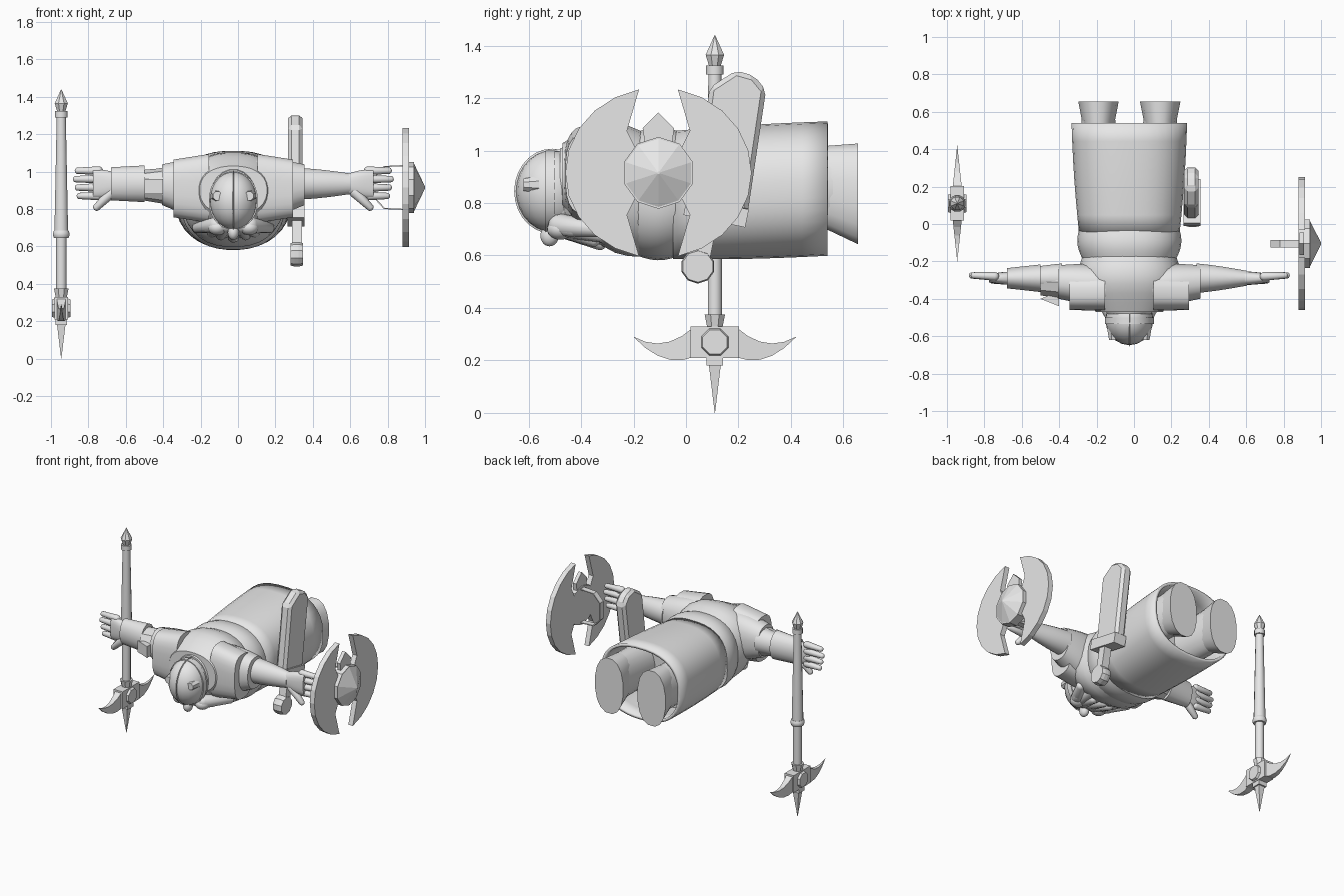
import bpy, bmesh, math
from mathutils import Matrix, Vector

if "Cube" in bpy.data.objects:
    bpy.data.objects.remove(bpy.data.objects["Cube"])

grey = bpy.data.materials.new("plain_grey")
grey.use_nodes = True
grey.diffuse_color = (0.8, 0.8, 0.8, 1)
grey.node_tree.nodes["Principled BSDF"].inputs["Base Color"].default_value = grey.diffuse_color

MIDDLE = -0.025  # centre line of the body
SIDES = {"left": 1, "right": -1}


def finish(name, bm, smooth):
    bmesh.ops.recalc_face_normals(bm, faces=bm.faces)
    mesh = bpy.data.meshes.new(name)
    bm.to_mesh(mesh)
    bm.free()
    mesh.materials.append(grey)
    obj = bpy.data.objects.new(name, mesh)
    bpy.context.collection.objects.link(obj)
    if smooth:
        bpy.ops.object.select_all(action='DESELECT')
        obj.select_set(True)
        bpy.context.view_layer.objects.active = obj
        bpy.ops.object.shade_smooth_by_angle(angle=math.radians(35))
    return obj


def place(axis, along, a, b):
    return {'x': (along, a, b), 'y': (a, along, b), 'z': (a, b, along)}[axis]


def pair(value):
    return Vector((value, value)) if isinstance(value, float) else Vector(value)


def loft(name, axis, sections, sides=20, power=2, caps=True):
    """Skin rounded sections (position, centre, radii) placed along an axis."""
    bm = bmesh.new()
    rings = []
    for along, centre, radii in sections:
        ring = []
        for i in range(sides):
            angle = math.tau * (i + 0.5) / sides
            offset = [r * math.copysign(abs(w) ** (2 / power), w)
                      for r, w in zip(radii, (math.cos(angle), math.sin(angle)))]
            ring.append(bm.verts.new(place(axis, along, centre[0] + offset[0], centre[1] + offset[1])))
        rings.append(ring)
    for near, far in zip(rings, rings[1:]):
        for i in range(sides):
            bm.faces.new((near[i - 1], near[i], far[i], far[i - 1]))
    if caps:
        bm.faces.new(rings[0])
        bm.faces.new(rings[-1])
    return finish(name, bm, sides > 10)


def barrel(name, axis, start, end, centre, size, end_size=None, end_centre=None,
           bulge=0.0, steps=6, **options):
    """Tapered tube whose radii and centre run evenly from start to end."""
    first, last = pair(size), pair(end_size or size)
    middle, target = Vector(centre), Vector(end_centre or centre)
    sections = []
    for k in range(steps + 1):
        f = k / steps
        radii = first.lerp(last, f) * (1 + bulge * math.sin(math.pi * f))
        sections.append((start + (end - start) * f, middle.lerp(target, f), radii))
    return loft(name, axis, sections, **options)


def prism(name, axis, outline, start, end, bevel=0.0):
    """Extrude a flat outline between two positions on an axis."""
    bm = bmesh.new()
    face = bm.faces.new([bm.verts.new(place(axis, start, a, b)) for a, b in outline])
    new = bmesh.ops.extrude_face_region(bm, geom=[face], use_keep_orig=True)["geom"]
    moved = [v for v in new if isinstance(v, bmesh.types.BMVert)]
    bmesh.ops.translate(bm, verts=moved, vec=place(axis, end - start, 0, 0))
    obj = finish(name, bm, False)
    if bevel:
        obj.modifiers.new("edge", 'BEVEL').width = bevel


def box(name, centre, size, tilt=0.0):
    bm = bmesh.new()
    matrix = Matrix.Translation(centre) @ Matrix.Rotation(tilt, 4, 'X') @ Matrix.Diagonal((*size, 1))
    bmesh.ops.create_cube(bm, size=1, matrix=matrix)
    finish(name, bm, False)


def capsule(name, start, end, radius, end_radius):
    """Round-ended limb between two points; equal points give a ball."""
    start, end = Vector(start), Vector(end)
    bm = bmesh.new()
    bmesh.ops.create_uvsphere(bm, u_segments=12, v_segments=8, radius=1)
    turn = (end - start).to_track_quat('Z', 'Y')
    for v in bm.verts:
        upper = v.co.z > 0
        v.co = (end if upper else start) + turn @ v.co * (end_radius if upper else radius)
    finish(name, bm, True)


def blob(name, centre, radii):
    bm = bmesh.new()
    matrix = Matrix.Translation(centre) @ Matrix.Diagonal((*radii, 1))
    bmesh.ops.create_uvsphere(bm, u_segments=20, v_segments=14, radius=1, matrix=matrix)
    finish(name, bm, True)


# Open coat skirt with a lining deep inside
skirt = barrel("coat_skirt", 'y', -0.05, 0.54, (MIDDLE, 0.83), (0.27, 0.245), (0.31, 0.257),
               end_centre=(MIDDLE, 0.855), bulge=0.02, sides=36, power=2.4, caps=False)
solid = skirt.modifiers.new("cloth", 'SOLIDIFY')
solid.thickness = 0.02
barrel("coat_lining", 'y', 0.25, 0.3, (MIDDLE, 0.84), (0.28, 0.23), sides=36, power=2.4)

# Belt and upper body
barrel("belt", 'y', -0.19, -0.03, (MIDDLE, 0.835), (0.25, 0.235), (0.27, 0.24),
       bulge=0.07, sides=36, power=2.3)
barrel("chest", 'y', -0.17, -0.47, (MIDDLE, 0.835), (0.25, 0.24), (0.18, 0.13),
       end_centre=(MIDDLE, 0.9), bulge=0.25, sides=32, power=2.3)
barrel("collar", 'y', -0.4, -0.48, (MIDDLE, 0.86), (0.16, 0.18), (0.12, 0.15))

# Head and helmet
blob("head", (MIDDLE, -0.48, 0.83), (0.115, 0.12, 0.15))
blob("helmet", (MIDDLE, -0.51, 0.845), (0.128, 0.138, 0.155))
barrel("helmet_band", 'y', -0.5, -0.535, (MIDDLE, 0.845), (0.133, 0.158))
blob("helmet_crest", (MIDDLE, -0.51, 0.845), (0.01, 0.145, 0.162))
blob("nose", (MIDDLE, -0.52, 0.675), (0.03, 0.035, 0.04))
for side, s in SIDES.items():
    x = MIDDLE + s * 0.085
    barrel(side + "_helmet_stud", 'y', -0.56, -0.62, (x, 0.87), 0.036, 0.025, steps=1, sides=8)
    blob(side + "_cheek", (x, -0.48, 0.7), (0.05, 0.05, 0.04))

# Two rows of beard locks fanning from the chin over the chest
for row, count in enumerate((5, 7)):
    for i in range(count):
        f = 2 * i / (count - 1) - 1
        tip = (MIDDLE + f * (0.13 + 0.06 * row), -0.33 + row * 0.1 - f * f * 0.1, 0.65 + f * f * 0.05)
        capsule("beard_lock", (MIDDLE + f * 0.09, -0.48, 0.715), tip, 0.045, 0.03)

# Sleeves, shoulder straps, arms and hands
ARM = (-0.29, 0.935)
for side, s in SIDES.items():
    def out(distance):
        return MIDDLE + s * distance

    barrel(side + "_sleeve", 'x', out(0.1), out(0.38), (-0.33, 0.9), (0.11, 0.17), (0.09, 0.11),
           end_centre=(-0.31, 0.93), bulge=0.08, power=2.3)
    barrel(side + "_shoulder_strap", 'x', out(0.13), out(0.32), (-0.365, 0.91), (0.1, 0.185),
           (0.095, 0.155), sides=24, power=3)
    barrel(side + "_arm", 'x', out(0.36), out(0.63), ARM, (0.08, 0.085), (0.04, 0.055), bulge=0.05)
    barrel(side + "_palm", 'x', out(0.6), out(0.75), ARM, (0.036, 0.05), (0.022, 0.075),
           bulge=0.15, power=2.5)
    for i in range(4):
        z = 0.87 + i * 0.045
        reach = 0.84 - 0.01 * abs(i - 2)
        capsule(side + "_finger", (out(0.72), -0.28, z), (out(reach), -0.275, z), 0.023, 0.018)
    capsule(side + "_thumb", (out(0.65), -0.295, 0.89), (out(0.73), -0.3, 0.81), 0.03, 0.02)

    # Leg and flat-soled boot
    leg = (out(0.165), 0.86)
    barrel(side + "_leg", 'y', 0.28, 0.57, leg, (0.11, 0.15), (0.09, 0.16))
    barrel(side + "_boot", 'y', 0.53, 0.655, leg, (0.085, 0.16), (0.11, 0.195),
           end_centre=(out(0.165), 0.835), sides=16, power=2.3)

# Armour of the right arm
barrel("right_cuff", 'x', -0.68, -0.5, ARM, (0.055, 0.09), (0.075, 0.1), sides=16)
barrel("right_elbow_guard", 'x', -0.5, -0.38, (-0.31, 0.925), (0.075, 0.08), (0.095, 0.1), sides=10)
prism("right_elbow_flap", 'z', [(-0.4, -0.36), (-0.4, -0.44), (-0.5, -0.4)], 0.88, 0.96)

# Shield of two mirrored crescents
HUB_Y, HUB_Z = -0.105, 0.915
rim = []
for k in range(-5, 6):
    angle = math.radians(k * 15.6)
    rim.append((0.355 * math.cos(angle), 0.325 * math.sin(angle)))
notch = [(0.12, 0.16), (0.09, 0.1), (0.09, -0.1), (0.12, -0.16)]
for side, s in (("back", 1), ("front", -1)):
    outline = [(HUB_Y + s * a, HUB_Z + b) for a, b in rim + notch]
    prism("shield_crescent_" + side, 'x', outline, 0.88, 0.915)

# Shield boss, dart and hand strap
hub = (HUB_Y, HUB_Z)
barrel("shield_boss_rim", 'x', 0.88, 0.94, hub, 0.137, steps=1, sides=10)
barrel("shield_boss_point", 'x', 0.94, 1.0, hub, 0.13, 0.005, steps=1, sides=10)
dart = [(0, 0.23), (0.06, 0.17), (0.05, 0.1), (-0.05, 0.1), (-0.06, 0.17)]
prism("shield_dart", 'x', [(HUB_Y + a, HUB_Z + b) for a, b in dart], 0.885, 0.91)
strap = [(0.88, 0.12), (0.78, 0.115), (0.73, 0.06)]
loop = strap + [(x, -z) for x, z in reversed(strap)]
loop += [(x + 0.005, z * 0.95) for x, z in reversed(loop)]
prism("shield_strap", 'y', [(x, HUB_Z + z) for x, z in loop], HUB_Y - 0.02, HUB_Y + 0.02)

# Broad short sword leaning back at the left hip
LEAN = -0.2
blade = [(0.09, 1.24), (0.19, 1.305), (0.26, 1.285), (0.305, 1.23), (0.235, 0.76), (0.03, 0.8)]
prism("sword_blade", 'x', blade, 0.268, 0.345, bevel=0.018)
box("sword_guard", (0.31, 0.115, 0.765), (0.09, 0.24, 0.07), LEAN)
box("sword_grip", (0.315, 0.08, 0.67), (0.055, 0.055, 0.22), LEAN)
barrel("sword_pommel", 'x', 0.28, 0.347, (0.045, 0.558), 0.06, bulge=0.1, steps=3, sides=10)

# War pick shaft with its fittings, bottom to top
PICK = (-0.945, 0.11)
barrel("pick_bottom_spike", 'z', 0.2, 0.0, PICK, 0.035, 0.001, steps=1, sides=4)
barrel("pick_foot", 'z', 0.18, 0.22, PICK, 0.045, steps=1, sides=4)
barrel("pick_collar", 'z', 0.32, 0.375, PICK, 0.03, 0.042, steps=1, sides=8)
barrel("pick_lower_shaft", 'z', 0.3, 0.65, PICK, 0.028, sides=12)
barrel("pick_ring", 'z', 0.645, 0.685, PICK, 0.04, bulge=0.15, sides=12)
barrel("pick_upper_shaft", 'z', 0.67, 1.3, PICK, 0.038, 0.025, sides=12)
barrel("pick_cap", 'z', 1.29, 1.325, PICK, 0.034, sides=12)
barrel("pick_spike_base", 'z', 1.31, 1.365, PICK, 0.02, 0.038, steps=1, sides=8)
barrel("pick_top_spike", 'z', 1.365, 1.44, PICK, 0.038, 0.001, steps=1, sides=8)

# Pick head with a hub and two upswept beaks
HEAD_Z = 0.27
box("pick_hub", (*PICK, HEAD_Z), (0.07, 0.185, 0.12))
barrel("pick_hub_disc", 'x', PICK[0] - 0.05, PICK[0] + 0.05, (PICK[1], HEAD_Z), 0.05,
       bulge=0.3, steps=3, sides=8)
for side, s in (("back", 1), ("front", -1)):
    sections = []
    for k in range(6):
        f = k / 5
        thin = 1.01 - f
        centre = (PICK[0], HEAD_Z - 0.15 * f + 0.17 * f * f)
        sections.append((PICK[1] + s * (0.08 + 0.23 * f), centre, (0.035 * thin, 0.08 * thin)))
    loft("pick_beak_" + side, 'y', sections, sides=4)
